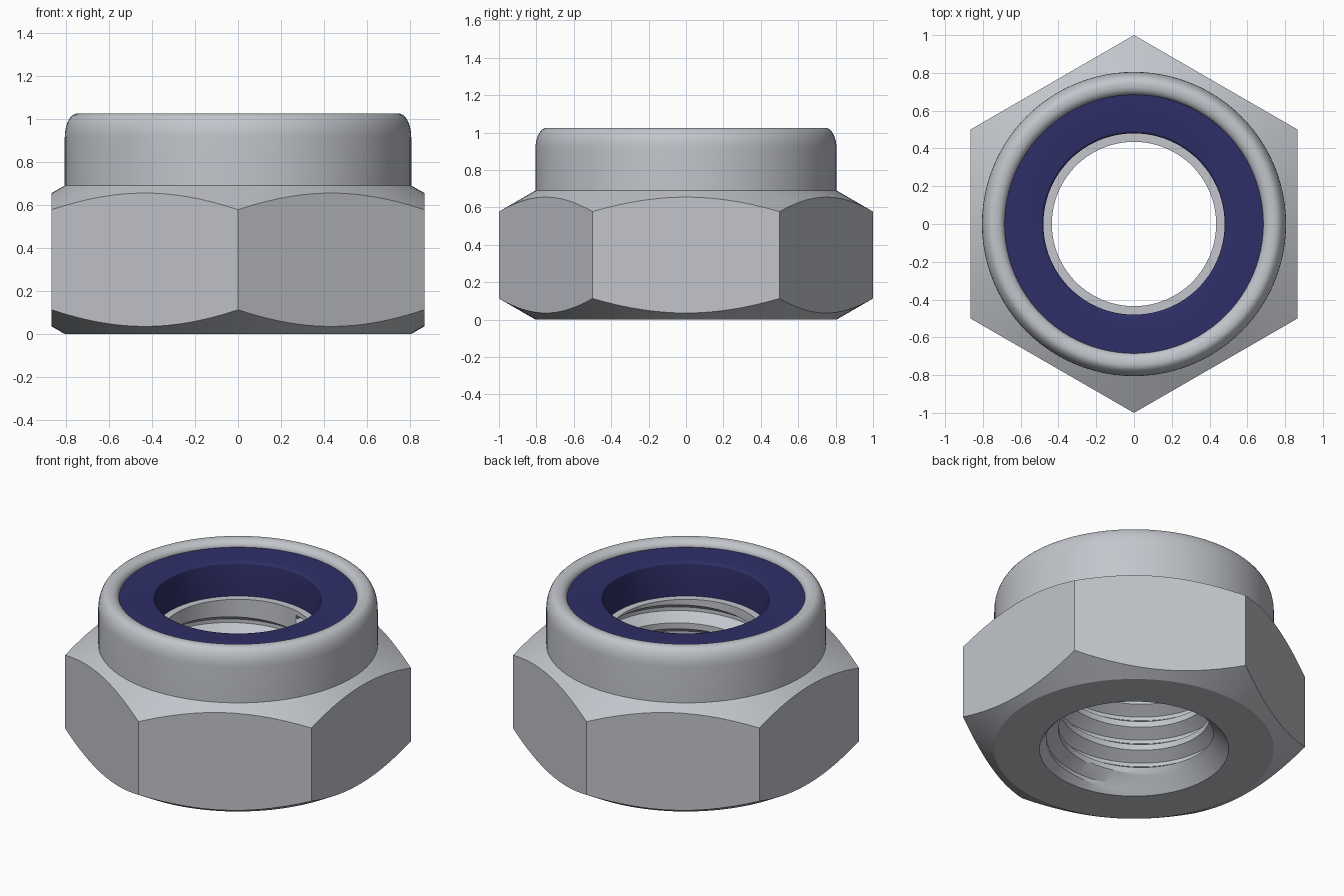
import bpy, bmesh, math

cube = bpy.data.objects.get("Cube")
if cube:
    bpy.data.objects.remove(cube)

COLS = 96
APOTHEM, RIM, BASE_TOP = 0.866, 0.805, 0.69
SEAT, BORE, MAJOR, PITCH = 0.77, 0.435, 0.505, 0.153
SLOPE = math.tan(math.radians(30))


def material(name, color):
    m = bpy.data.materials.new(name)
    m.use_nodes = True
    m.diffuse_color = (*color, 1)
    m.node_tree.nodes["Principled BSDF"].inputs["Base Color"].default_value = (*color, 1)
    return m


def sweep(name, section, mat):
    """Build a surface from section(angle) -> list of (radius, height)."""
    bm = bmesh.new()
    columns = []
    for i in range(COLS + 1):
        a = math.tau * i / COLS
        columns.append([bm.verts.new((r * math.cos(a), r * math.sin(a), z))
                        for r, z in section(a)])
    for c, d in zip(columns, columns[1:]):
        for j in range(len(c) - 1):
            bm.faces.new((c[j], d[j], d[j + 1], c[j + 1]))
    bmesh.ops.remove_doubles(bm, verts=bm.verts, dist=1e-5)
    bmesh.ops.dissolve_degenerate(bm, edges=bm.edges, dist=1e-5)
    mesh = bpy.data.meshes.new(name)
    bm.to_mesh(mesh)
    bm.free()
    mesh.materials.append(mat)
    ob = bpy.data.objects.new(name, mesh)
    bpy.context.collection.objects.link(ob)
    bpy.ops.object.select_all(action='DESELECT')
    ob.select_set(True)
    bpy.context.view_layer.objects.active = ob
    bpy.ops.object.shade_smooth_by_angle(angle=math.radians(25))
    return ob


def arc(r, z, rx, rz, start, end, steps=8):
    angles = [math.radians(start + (end - start) * k / steps) for k in range(steps + 1)]
    return [(r + rx * math.cos(t), z + rz * math.sin(t)) for t in angles]


# Hexagonal base with conical chamfers, then the round collar and rolled lip
def body_section(a):
    sixth = math.pi / 3
    hex_r = APOTHEM / math.cos((a + sixth / 2) % sixth - sixth / 2)
    drop = (hex_r - RIM) * SLOPE
    return ([(0.545, 0), (RIM, 0), (hex_r, drop), (hex_r, BASE_TOP - drop), (RIM, BASE_TOP)]
            + arc(0.745, 0.915, 0.06, 0.11, 0, 90)
            + arc(0.735, 0.985, 0.05, 0.04, 90, 180)
            + [(0.685, SEAT), (BORE, SEAT)])


# Helical thread with a countersunk entry, running from the seat downwards
def thread_section(a):
    crest_to_root = [(0, BORE), (0.2, BORE), (0.5, MAJOR), (0.65, MAJOR), (0.95, BORE)]
    turns = math.ceil(SEAT / PITCH) + 1
    points = []
    for k in range(turns, -2, -1):
        for offset, r in reversed(crest_to_root):
            z = PITCH * (k + offset + a / math.tau)
            if z > SEAT - 0.05:
                z, r = min(z, SEAT), BORE
            z = max(z, 0)
            points.append((max(r, 0.545 - z), z))
    return points


# Locking ring held under the lip
def insert_section(a):
    return ([(0.69, SEAT), (0.69, 0.985)]
            + arc(0.495, 0.97, 0.015, 0.015, 90, 180, 4)
            + [(0.48, SEAT)])


steel = material("steel grey", (0.54, 0.56, 0.60))
blue = material("navy blue", (0.028, 0.028, 0.14))

sweep("nut_body", body_section, steel)
sweep("threaded_bore", thread_section, steel)
sweep("locking_insert", insert_section, blue)
